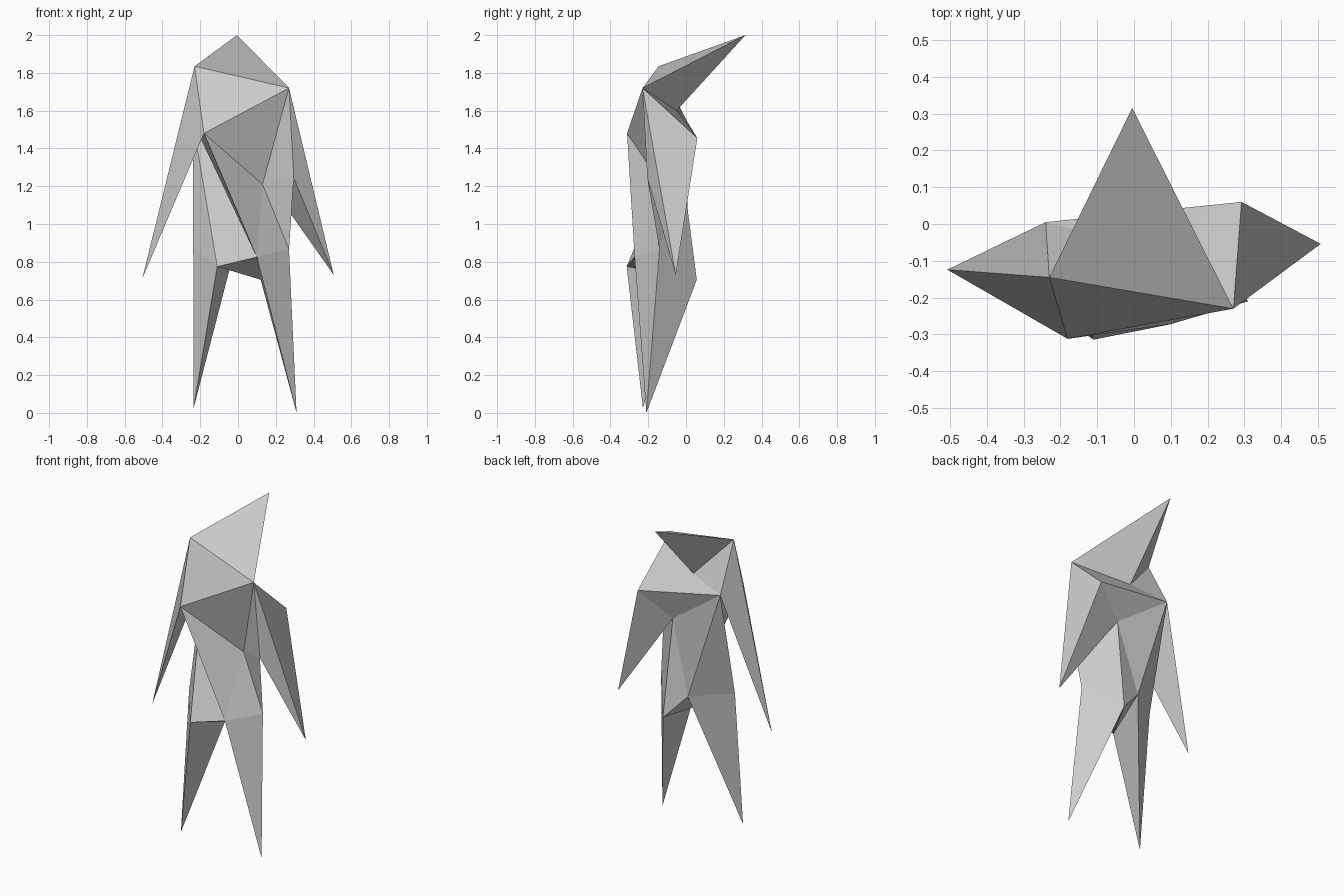
import bpy
import bmesh
from mathutils import Vector

if "Cube" in bpy.data.objects:
    bpy.data.objects.remove(bpy.data.objects["Cube"])

# Named joints of the folded figure
P = {
    "shoulder_l": (-.23, -.145, 1.835), "shoulder_r": (.27, -.23, 1.72),
    "neck": (-.015, -.05, 1.60), "crown": (-.005, .315, 2.0),
    "chest_l": (-.18, -.312, 1.48), "back_l": (-.24, .005, 1.545),
    "back_r": (.292, .06, 1.455), "pit_r": (.105, -.02, 1.30),
    "side_r": (.295, -.205, 1.245), "belly": (.13, -.13, 1.21),
    "hip_l": (-.237, -.145, .875), "knee_l": (-.11, -.314, .775),
    "seat": (-.02, .01, .855), "crotch": (.12, .057, .705),
    "knee_r": (.10, -.272, .825), "hip_r": (.27, -.14, .865),
    "hand_l": (-.507, -.124, .71), "hand_r": (.507, -.054, .73),
    "foot_l": (-.235, -.228, .025), "foot_r": (.31, -.21, .0),
}


def part(name, faces):
    """Flat-shaded shell from faces given as lists of joint names."""
    bm = bmesh.new()
    verts = {}
    for f in faces:
        for n in f:
            if n not in verts:
                verts[n] = bm.verts.new(P[n])
    mid = sum((v.co for v in verts.values()), Vector()) / len(verts)
    for f in faces:
        face = bm.faces.new([verts[n] for n in f])
        face.normal_update()
        if face.normal.dot(face.calc_center_median() - mid) < 0:
            face.normal_flip()
    me = bpy.data.meshes.new(name)
    bm.to_mesh(me)
    bm.free()
    ob = bpy.data.objects.new(name, me)
    bpy.context.collection.objects.link(ob)


def spike(name, tip, ring):
    """Open-bottomed pyramid that tapers from a base ring to a tip."""
    part(name, [[a, b, tip] for a, b in zip(ring, ring[1:] + ring[:1])])


def fan(hub, *rim):
    """Triangles from a hub joint to each pair of neighbours on the rim."""
    return [[hub, a, b] for a, b in zip(rim, rim[1:])]


# Head, arms and legs are folded spikes
spike("head", "crown", ["shoulder_l", "shoulder_r", "neck"])
spike("left_arm", "hand_l", ["shoulder_l", "chest_l", "back_l"])
spike("right_arm", "hand_r", ["shoulder_r", "back_r", "pit_r", "side_r"])
spike("left_leg", "foot_l", ["hip_l", "knee_l", "seat"])
spike("right_leg", "foot_r", ["hip_r", "knee_r", "crotch"])

# Upper back and shoulders, with the folded-in left side
torso = fan("back_l", "shoulder_l", "neck", "back_r", "pit_r")
torso += fan("back_l", "seat", "hip_l", "knee_l", "knee_r", "chest_l")
torso += fan("neck", "shoulder_r", "back_r")
# Lower back and right side
torso += fan("pit_r", "back_l", "seat", "crotch")
torso += fan("hip_r", "side_r", "pit_r", "crotch")
# Sunken front
torso += fan("belly", "chest_l", "shoulder_r", "side_r", "hip_r",
             "knee_r", "chest_l")
torso += fan("chest_l", "shoulder_l", "shoulder_r")
# Underside
torso += fan("knee_l", "knee_r", "crotch", "seat")
part("torso", torso)
